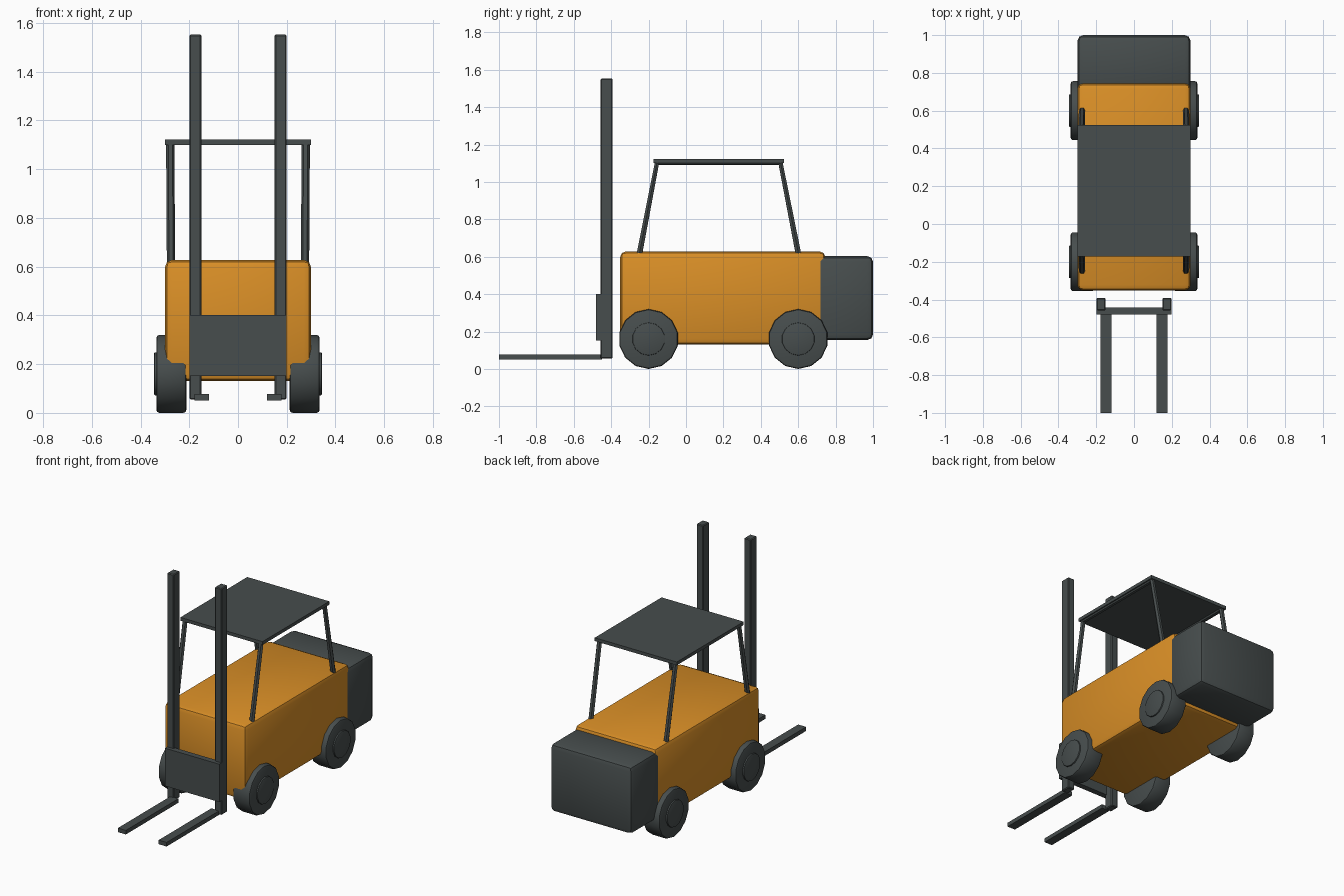
import bpy, math
from mathutils import Vector

if "Cube" in bpy.data.objects:
    bpy.data.objects.remove(bpy.data.objects["Cube"])


def material(name, rgb):
    m = bpy.data.materials.new(name)
    m.diffuse_color = (*rgb, 1)
    m.use_nodes = True
    m.node_tree.nodes["Principled BSDF"].inputs["Base Color"].default_value = m.diffuse_color
    return m


ORANGE = material("orange paint", (0.70, 0.275, 0.02))
DARK = material("dark grey", (0.063, 0.075, 0.075))


def finish(ob, name, mat, bevel=0, segments=2):
    ob.name = name
    ob.data.materials.append(mat)
    if bevel:
        mod = ob.modifiers.new("bevel", 'BEVEL')
        mod.width, mod.segments = bevel, segments
        mod.limit_method = 'ANGLE'
        mod.angle_limit = math.radians(40)
        bpy.ops.object.modifier_apply(modifier=mod.name)
    bpy.ops.object.shade_smooth_by_angle(angle=math.radians(35))
    return ob


def box(name, lo, hi, mat, bevel=0, segments=2):
    lo, hi = Vector(lo), Vector(hi)
    bpy.ops.mesh.primitive_cube_add(size=1, location=(lo + hi) / 2)
    ob = bpy.context.object
    ob.scale = hi - lo
    bpy.ops.object.transform_apply(location=False, rotation=False, scale=True)
    return finish(ob, name, mat, bevel, segments)


def disc(name, x0, x1, y, z, r, bevel):
    # 14-sided cylinder along x with a corner pointing straight up
    bpy.ops.mesh.primitive_cylinder_add(vertices=14, radius=r, depth=abs(x1 - x0),
                                        location=((x0 + x1) / 2, y, z))
    ob = bpy.context.object
    c = ob.data.vertices[0].co
    turn = -math.atan2(c.y, c.x)
    for v in ob.data.vertices:
        x, y2 = v.co.x, v.co.y
        a = x * math.cos(turn) - y2 * math.sin(turn)
        b = x * math.sin(turn) + y2 * math.cos(turn)
        v.co = (v.co.z, -b, a)
    return finish(ob, name, DARK, bevel)


# Body and rear counterweight
box("body", (-0.3, -0.352, 0.13), (0.3, 0.745, 0.628), ORANGE, 0.03)
box("counterweight", (-0.299, 0.69, 0.155), (0.299, 1.0, 0.603), DARK, 0.03)

# Overhead guard roof
box("roof", (-0.3, -0.173, 1.1), (0.3, 0.525, 1.122), DARK)

for s, side in ((-1, "left"), (1, "right")):
    # Wheels with raised hubs
    for y, end in ((-0.2, "front"), (0.6, "rear")):
        disc(f"{end}_wheel_{side}", s * 0.212, s * 0.335, y, 0.16, 0.16, 0.012)
        disc(f"{end}_hub_{side}", s * 0.30, s * 0.344, y, 0.16, 0.088, 0.004)

    # Guard posts: one bent tube per side
    cu = bpy.data.curves.new("guard_frame", 'CURVE')
    cu.dimensions = '3D'
    cu.bevel_depth, cu.bevel_resolution, cu.use_fill_caps = 0.017, 1, True
    sp = cu.splines.new('POLY')
    path = [(0.275, -0.25, 0.61), (0.278, -0.155, 1.103), (0.278, 0.505, 1.103), (0.275, 0.602, 0.61)]
    sp.points.add(len(path) - 1)
    for p, (x, y, z) in zip(sp.points, path):
        p.co = (s * x, y, z, 1)
    ob = bpy.data.objects.new("guard_frame", cu)
    bpy.context.collection.objects.link(ob)
    bpy.ops.object.select_all(action='DESELECT')
    ob.select_set(True)
    bpy.context.view_layer.objects.active = ob
    bpy.ops.object.convert(target='MESH')
    finish(bpy.context.object, f"guard_frame_{side}", DARK)

    # Mast rail and fork
    x0, x1 = sorted((s * 0.15, s * 0.199))
    box(f"mast_rail_{side}", (x0, -0.457, 0.055), (x1, -0.392, 1.552), DARK, 0.005, 1)
    x0, x1 = sorted((s * 0.12, s * 0.178))
    box(f"fork_{side}", (x0, -1.0, 0.051), (x1, -0.45, 0.078), DARK)

# Fork carriage plate
box("carriage", (-0.199, -0.48, 0.152), (0.199, -0.442, 0.402), DARK)
